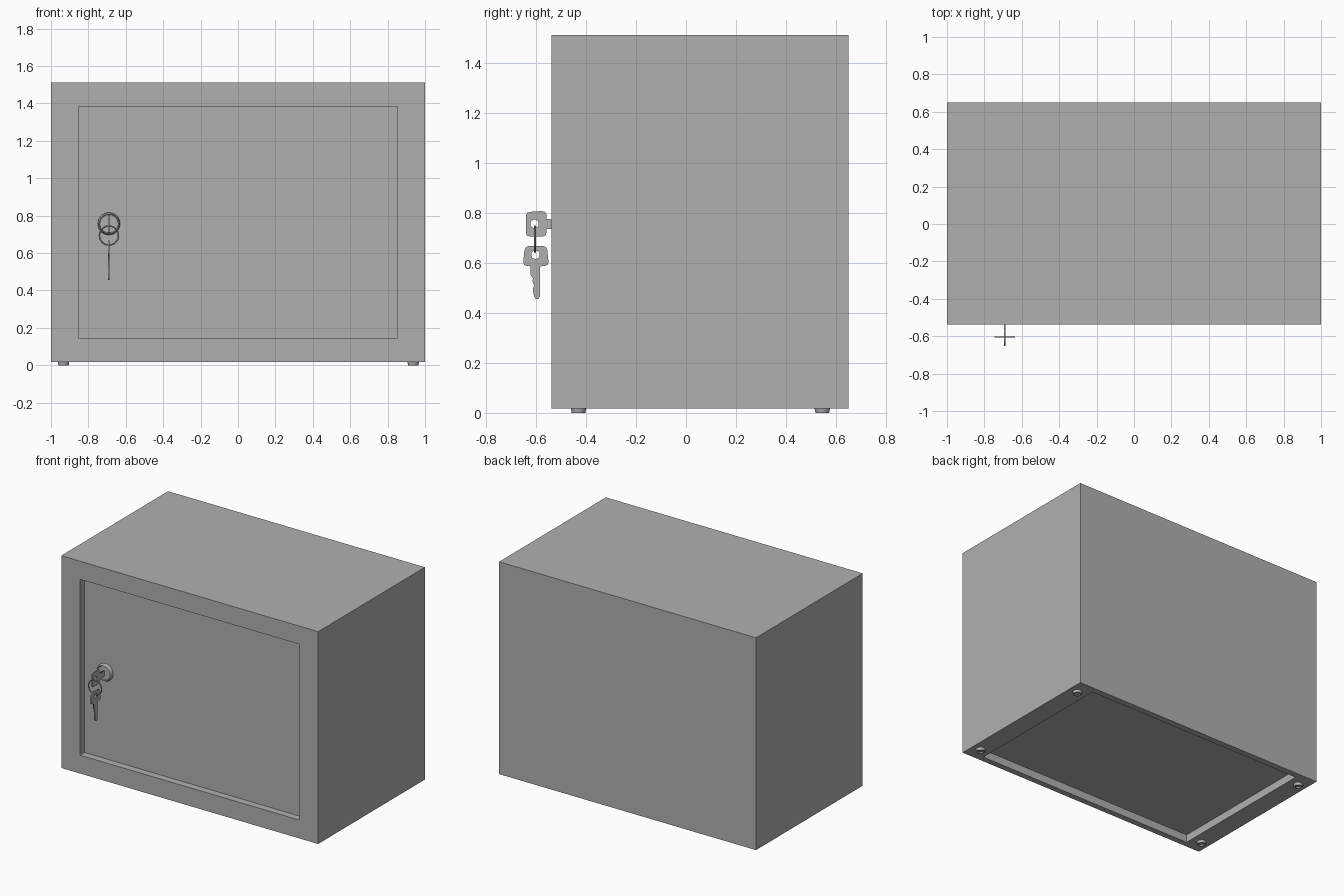
import bpy, bmesh, math
from mathutils import Matrix, Vector

if "Cube" in bpy.data.objects:
    bpy.data.objects.remove(bpy.data.objects["Cube"])

FRONT, BACK, BOTTOM, TOP = -0.537, 0.65, 0.018, 1.512
DOOR_Y = FRONT + 0.05
LOCK_X, LOCK_Z = -0.69, 0.757

# Dark grey paint shared by all parts
grey = bpy.data.materials.new("dark_grey")
grey.diffuse_color = (0.435, 0.435, 0.435, 1)
grey.use_nodes = True
grey.node_tree.nodes["Principled BSDF"].inputs["Base Color"].default_value = grey.diffuse_color


def make_object(name, bm):
    bmesh.ops.recalc_face_normals(bm, faces=bm.faces)
    mesh = bpy.data.meshes.new(name)
    bm.to_mesh(mesh)
    bm.free()
    mesh.materials.append(grey)
    ob = bpy.data.objects.new(name, mesh)
    bpy.context.collection.objects.link(ob)
    return ob


def activate(ob):
    bpy.ops.object.select_all(action='DESELECT')
    ob.select_set(True)
    bpy.context.view_layer.objects.active = ob


def recess(bm, direction, lo, hi, depth):
    """Inset the face pointing along direction to the rectangle lo..hi and sink it."""
    d = Vector(direction)
    face = max(bm.faces, key=lambda f: f.normal.dot(d) * 10 + f.calc_center_median().dot(d))
    bmesh.ops.inset_individual(bm, faces=[face], thickness=0.1)
    mid = face.calc_center_median()
    axes = [i for i in range(3) if abs(d[i]) < 0.5]
    for v in face.verts:
        for k, i in enumerate(axes):
            v.co[i] = lo[k] if v.co[i] < mid[i] else hi[k]
    bm.normal_update()
    sunk = bmesh.ops.extrude_discrete_faces(bm, faces=[face])['faces'][0]
    bmesh.ops.translate(bm, verts=sunk.verts, vec=-d * depth)
    bm.normal_update()
    return sunk


def lathe(name, profile, matrix, steps=32):
    """Spin (radius, height) points about local z."""
    bm = bmesh.new()
    verts = [bm.verts.new((r, 0, h)) for r, h in profile]
    edges = [bm.edges.new(p) for p in zip(verts, verts[1:])]
    bmesh.ops.spin(bm, geom=verts + edges, cent=(0, 0, 0), axis=(0, 0, 1),
                   angle=math.tau, steps=steps)
    bmesh.ops.remove_doubles(bm, verts=bm.verts, dist=1e-5)
    bmesh.ops.transform(bm, matrix=matrix, verts=bm.verts)
    ob = make_object(name, bm)
    activate(ob)
    bpy.ops.object.shade_smooth_by_angle(angle=math.radians(30))


def flat_key(name, outline, hole, radius):
    """Thin plate in the yz plane with a round hole."""
    circle = [(hole[0] + radius * math.cos(math.tau * i / 24),
               hole[1] + radius * math.sin(math.tau * i / 24)) for i in range(24)]
    cu = bpy.data.curves.new(name, 'CURVE')
    cu.dimensions, cu.fill_mode, cu.extrude = '2D', 'BOTH', 0.004
    cu.materials.append(grey)
    for pts in (outline, circle):
        sp = cu.splines.new('POLY')
        sp.points.add(len(pts) - 1)
        for p, (a, b) in zip(sp.points, pts):
            p.co = (a, b, 0, 1)
        sp.use_cyclic_u = True
    ob = bpy.data.objects.new(name, cu)
    bpy.context.collection.objects.link(ob)
    ob.rotation_euler = (math.pi / 2, 0, math.pi / 2)
    ob.location.x = LOCK_X
    activate(ob)
    bpy.ops.object.convert(target='MESH')


# Cabinet body with door opening and underside recess
bm = bmesh.new()
size = Vector((2, BACK - FRONT, TOP - BOTTOM))
centre = Vector((0, (BACK + FRONT) / 2, (TOP + BOTTOM) / 2))
bmesh.ops.create_cube(bm, size=1, matrix=Matrix.Translation(centre) @ Matrix.Diagonal((*size, 1)))
bm.normal_update()
recess(bm, (0, 0, -1), (-0.86, -0.495), (0.86, 0.605), 0.055)
opening = recess(bm, (0, -1, 0), (-0.853, 0.147), (0.853, 1.384), DOOR_Y - FRONT)
corners = [v.co.copy() for v in opening.verts]
bmesh.ops.delete(bm, geom=[opening], context='FACES_ONLY')
make_object("safe_body", bm)

# Door panel closing the opening
bm = bmesh.new()
bm.faces.new([bm.verts.new(c) for c in corners])
door = make_object("door", bm)
if door.data.polygons[0].normal.y > 0:
    door.data.flip_normals()

# Four hollow feet
for i, (x, y) in enumerate((x, y) for x in (-0.933, 0.937) for y in (-0.43, 0.545)):
    lathe(f"foot_{i + 1}", [(0.031, BOTTOM), (0.027, 0), (0.019, 0), (0.017, 0.008), (0, 0.008)],
          Matrix.Translation((x, y, 0)))

# Lock collar, axis pointing out of the door
lathe("lock_collar", [(0.06, 0), (0.06, 0.01), (0.053, 0.024), (0.05, 0.024), (0.048, 0.02), (0, 0.02)],
      Matrix.Translation((LOCK_X, DOOR_Y, LOCK_Z)) @ Matrix.Rotation(math.pi / 2, 4, 'X'), 40)

# Key in the lock
flat_key("inserted_key", [
    (-.64, .72), (-.637, .71), (-.627, .706), (-.57, .706), (-.56, .711), (-.557, .735),
    (-.505, .738), (-.505, .773), (-.557, .775), (-.559, .795), (-.566, .805), (-.58, .807),
    (-.625, .804), (-.635, .80), (-.64, .788)], (-.606, .756), 0.017)

# Spare key hanging below
flat_key("spare_key", [
    (-.651, .605), (-.648, .593), (-.638, .588), (-.622, .586), (-.621, .55), (-.612, .538),
    (-.615, .525), (-.607, .51), (-.613, .495), (-.608, .465), (-.60, .455), (-.59, .456),
    (-.584, .465), (-.584, .586), (-.562, .588), (-.552, .594), (-.55, .605), (-.555, .652),
    (-.56, .663), (-.572, .668), (-.628, .668), (-.64, .663), (-.646, .652)], (-.602, .633), 0.017)

# Key ring linking both keys
ring = [(0.051 + 0.004 * math.cos(math.tau * i / 10), 0.004 * math.sin(math.tau * i / 10))
        for i in range(11)]
lathe("key_ring", ring, Matrix.Translation((LOCK_X, -0.604, 0.694)) @ Matrix.Rotation(math.pi / 2, 4, 'X'), 40)
